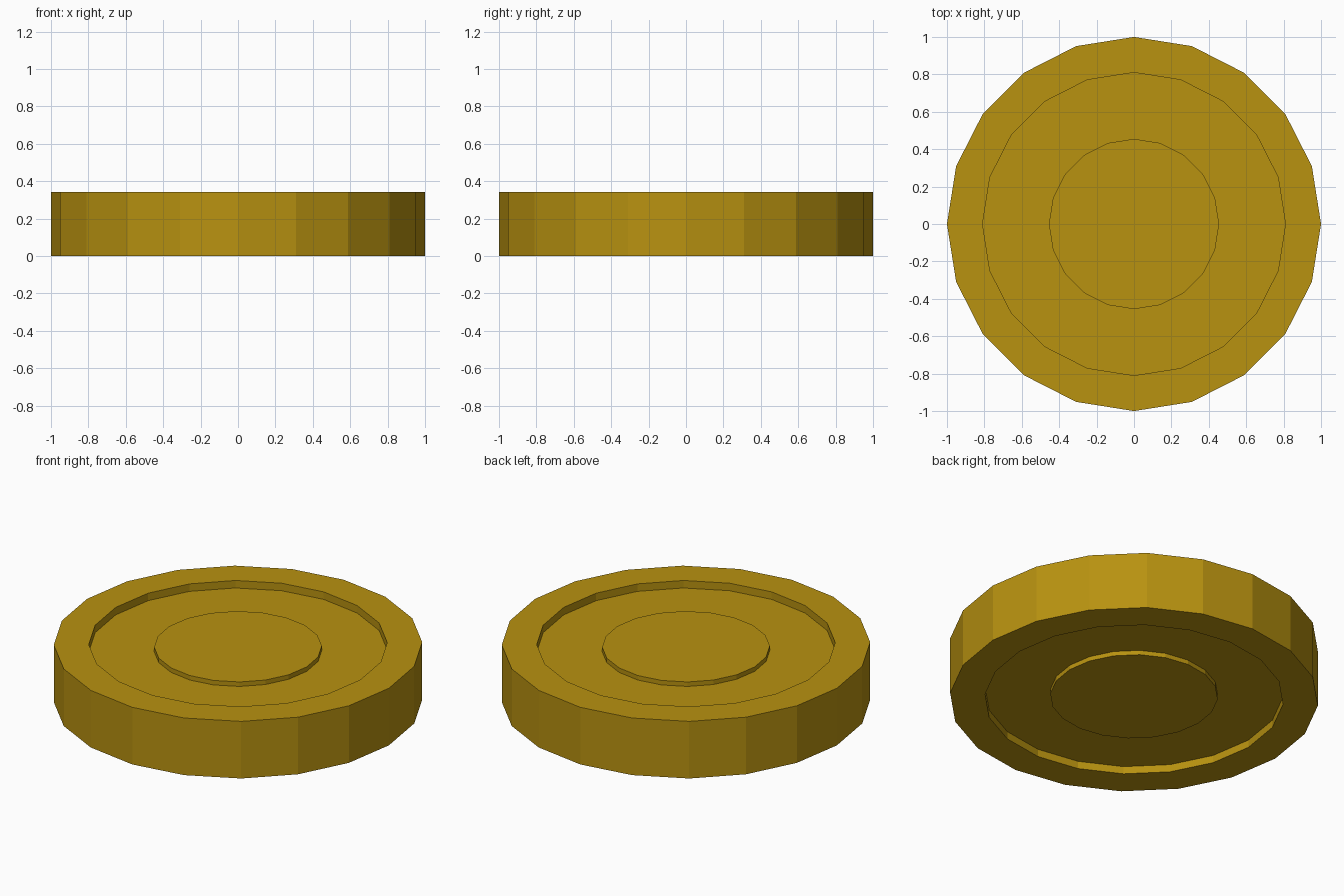
import bpy, bmesh, math

if "Cube" in bpy.data.objects:
    bpy.data.objects.remove(bpy.data.objects["Cube"])

SIDES = 20
HEIGHT = 0.342
MID = HEIGHT / 2

# Upper half of the profile: (radius, height above the middle plane)
upper = [(0.455, MID - 0.018), (0.455, MID - 0.045),   # raised centre disc
         (0.81, MID - 0.045), (0.81, MID),             # recessed ring
         (1.0, MID)]                                   # outer rim
profile = upper + [(r, -z) for r, z in reversed(upper)]

gold = bpy.data.materials.new("dark_gold")
gold.diffuse_color = (0.479, 0.287, 0.0052, 1)
gold.use_nodes = True
gold.node_tree.nodes["Principled BSDF"].inputs["Base Color"].default_value = gold.diffuse_color

# Coin body: profile turned around z, capped by the centre discs
bm = bmesh.new()
rings = []
for r, z in profile:
    rings.append([bm.verts.new((r * math.cos(math.tau * i / SIDES),
                                r * math.sin(math.tau * i / SIDES),
                                z + MID)) for i in range(SIDES)])
for a, b in zip(rings, rings[1:]):
    for i in range(SIDES):
        j = (i + 1) % SIDES
        bm.faces.new((a[i], b[i], b[j], a[j]))
bm.faces.new(rings[0])
bm.faces.new(rings[-1][::-1])
bmesh.ops.recalc_face_normals(bm, faces=bm.faces)

mesh = bpy.data.meshes.new("coin")
bm.to_mesh(mesh)
bm.free()
mesh.materials.append(gold)
coin = bpy.data.objects.new("coin", mesh)
bpy.context.collection.objects.link(coin)
